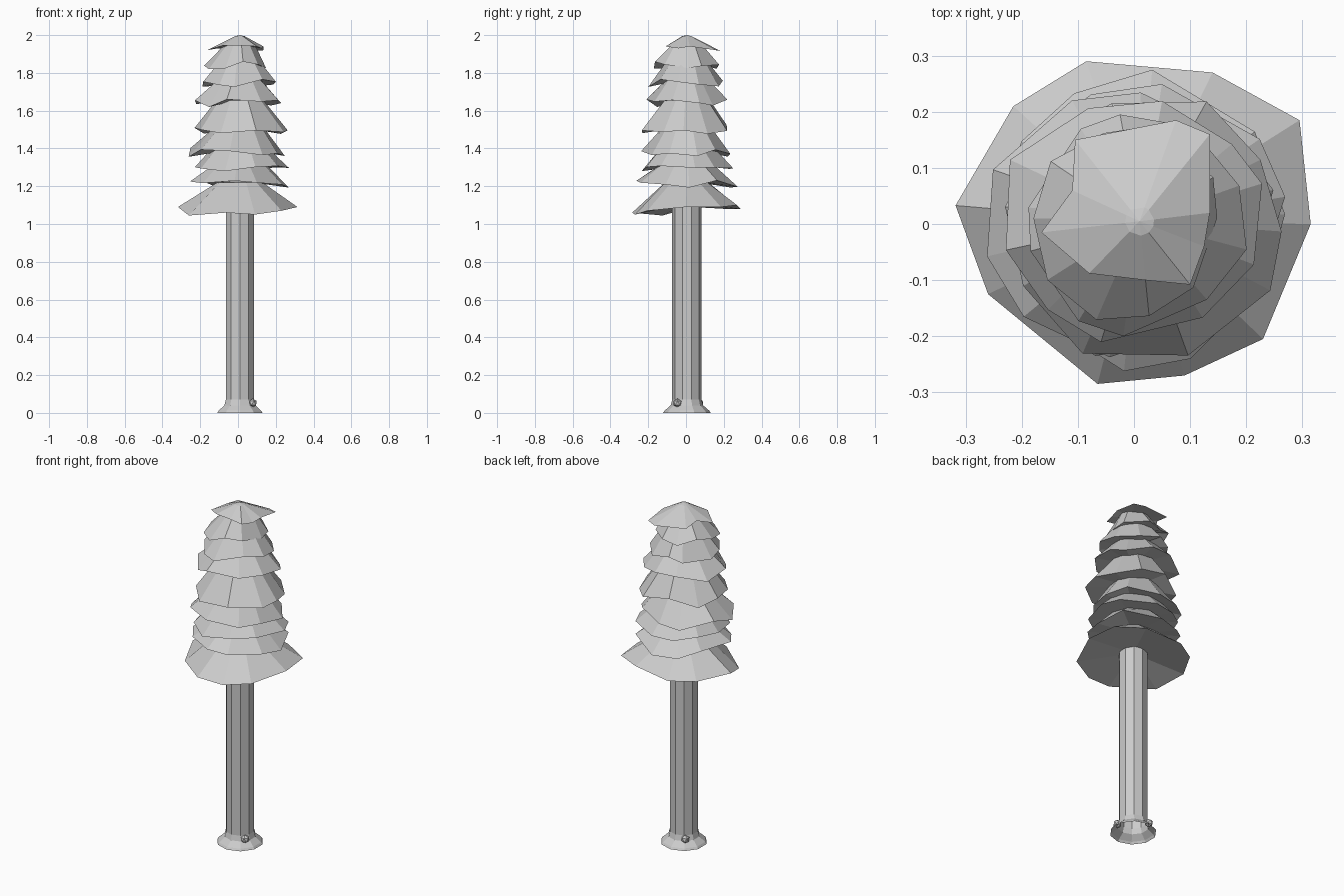
import bpy, bmesh, math, random

if "Cube" in bpy.data.objects:
    bpy.data.objects.remove(bpy.data.objects["Cube"])

random.seed(4)
CX, CY = 0.01, 0.005


def add_object(name, bm, recalc=True):
    if recalc:
        bmesh.ops.recalc_face_normals(bm, faces=bm.faces)
    me = bpy.data.meshes.new(name)
    bm.to_mesh(me)
    bm.free()
    ob = bpy.data.objects.new(name, me)
    bpy.context.collection.objects.link(ob)
    return ob


def bridge(bm, a, b):
    n = len(a)
    for i in range(n):
        j = (i + 1) % n
        bm.faces.new((a[i], a[j], b[j], b[i]))


# Ten-sided trunk with a flared foot, open underneath
bm = bmesh.new()
rings = []
for r, z in ((0.126, 0), (0.118, 0.012), (0.086, 0.04), (0.078, 0.07), (0.078, 1.15)):
    rings.append([bm.verts.new((CX + r * math.cos(math.tau * (i + 0.5) / 10),
                                CY + r * math.sin(math.tau * (i + 0.5) / 10), z))
                  for i in range(10)])
for a, b in zip(rings, rings[1:]):
    bridge(bm, a, b)
add_object("trunk", bm, False)

# Small knots on the foot
for i, (x, y) in enumerate(((0.078, -0.045), (-0.045, 0.07))):
    bm = bmesh.new()
    bmesh.ops.create_icosphere(bm, subdivisions=1, radius=0.024)
    bmesh.ops.translate(bm, verts=bm.verts, vec=(x, y, 0.052))
    add_object(f"foot_knot_{i + 1}", bm)


# Branch tier: blunt cone with ragged rim and shallow hollow underside
def tier(name, rim, top_r, top_z, apex_z, hollow_z):
    bm = bmesh.new()
    outer = [bm.verts.new(p) for p in rim]
    tip = []
    for x, y, z in rim:
        a = math.atan2(y - CY, x - CX)
        tip.append(bm.verts.new((CX + top_r * math.cos(a), CY + top_r * math.sin(a), top_z)))
    top = bm.verts.new((CX, CY, apex_z))
    under = bm.verts.new((CX, CY, hollow_z))
    bridge(bm, outer, tip)
    n = len(rim)
    for i in range(n):
        j = (i + 1) % n
        bm.faces.new((tip[i], tip[j], top))
        bm.faces.new((outer[j], outer[i], under))
    add_object(name, bm)


# Lowest and highest tiers follow measured rims
tier("branch_tier_1", [
    (0.14, 0.27, 1.10), (0.295, 0.185, 1.09), (0.315, 0, 1.09), (0.23, -0.205, 1.07),
    (0.09, -0.27, 1.05), (-0.065, -0.285, 1.06), (-0.26, -0.125, 1.045),
    (-0.318, 0.033, 1.09), (-0.215, 0.21, 1.08), (-0.085, 0.29, 1.08)],
    0.12, 1.22, 1.235, 1.11)
tier("branch_tier_9", [
    (0.075, 0.185, 1.915), (0.135, 0.16, 1.92), (0.135, 0.02, 1.94), (0.125, -0.04, 1.93),
    (0.1, -0.108, 1.94), (0.02, -0.1, 1.945), (-0.08, -0.088, 1.945),
    (-0.165, -0.015, 1.92), (-0.11, 0.06, 1.945), (-0.105, 0.15, 1.93)],
    0.026, 1.994, 2.0, 1.95)

# Middle tiers: left, right, front, back reach, rim height, shoulder radius and height
tiers = [
    (-0.25, 0.27, -0.25, 0.265, 1.21, 0.14, 1.315),
    (-0.24, 0.26, -0.23, 0.24, 1.295, 0.14, 1.41),
    (-0.255, 0.24, -0.225, 0.24, 1.38, 0.115, 1.53),
    (-0.24, 0.275, -0.235, 0.23, 1.50, 0.125, 1.655),
    (-0.23, 0.225, -0.205, 0.23, 1.64, 0.11, 1.77),
    (-0.185, 0.195, -0.19, 0.185, 1.75, 0.11, 1.86),
    (-0.185, 0.155, -0.17, 0.175, 1.845, 0.08, 1.95),
]
for k, (x0, x1, y0, y1, z, sr, sz) in enumerate(tiers):
    rim = []
    phase = random.random()
    for i in range(10):
        a = math.tau * (i + phase + random.uniform(-0.22, 0.22)) / 10
        s = random.uniform(0.95, 1.07)
        rim.append(((x0 + x1) / 2 + s * (x1 - x0) / 2 * math.cos(a),
                    (y0 + y1) / 2 + s * (y1 - y0) / 2 * math.sin(a),
                    z + random.uniform(-0.025, 0.025)))
    tier(f"branch_tier_{k + 2}", rim, sr, sz, sz + 0.01, z + 0.02)
